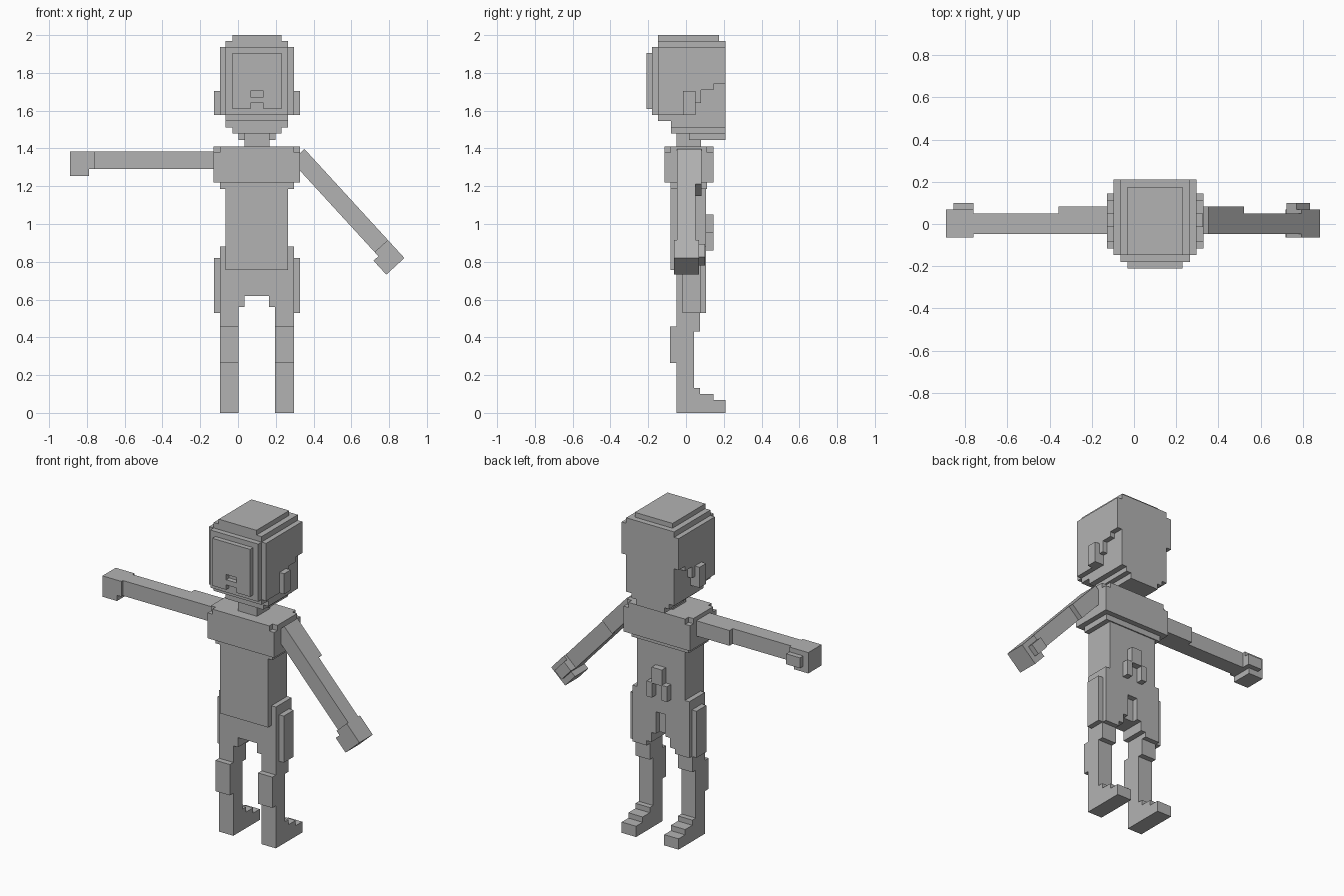
import bpy, bmesh, math
from mathutils import Matrix, Vector

grey = bpy.data.materials.new("plain grey")
grey.diffuse_color = (0.45, 0.45, 0.45, 1)
CX = 0.1  # symmetry plane of the body


def build(name, boxes, matrix=Matrix(), mirror=False):
    """Blocky part from boxes (x0, x1, y0, y1, z0, z1); mirror is across CX."""
    bm = bmesh.new()
    for x0, x1, y0, y1, z0, z1 in boxes:
        spans = [(x0, x1)] + ([(2 * CX - x1, 2 * CX - x0)] if mirror else [])
        for a, b in spans:
            m = Matrix.Translation(((a + b) / 2, (y0 + y1) / 2, (z0 + z1) / 2))
            m = m @ Matrix.Diagonal((b - a, y1 - y0, z1 - z0, 1))
            bmesh.ops.create_cube(bm, size=1, matrix=matrix @ m)
    mesh = bpy.data.meshes.new(name)
    bm.to_mesh(mesh)
    bm.free()
    mesh.materials.append(grey)
    obj = bpy.data.objects.new(name, mesh)
    bpy.context.collection.objects.link(obj)
    return obj


def mid(half, *rest):
    """Box centred on the body plane."""
    return (CX - half, CX + half, *rest)


# Head core, crown, back and stepped underside
build("head", [
    mid(.165, -.147, .21, 1.545, 1.97),
    mid(.165, -.08, .21, 1.51, 1.55),
    mid(.13, -.147, .175, 1.9, 2.0),
    mid(.13, -.08, .21, 1.48, 1.52),
    mid(.098, .015, .21, 1.445, 1.49),
    mid(.165, -.18, -.14, 1.577, 1.936),
])
# Face plate with a small slot and an open notch below it
build("face", [
    mid(.13, -.21, -.175, 1.705, 1.905),
    mid(.13, -.21, -.175, 1.64, 1.672),
])
build("cheeks", [(-.03, .065, -.21, -.175, 1.61, 1.71)], mirror=True)
# Side hair with the stepped rear edge
build("side_hair", [
    (-.096, -.06, -.147, .21, 1.74, 1.936),
    (-.096, -.06, -.147, .145, 1.71, 1.745),
    (-.096, -.06, -.147, .08, 1.64, 1.715),
    (-.096, -.06, -.147, .05, 1.577, 1.645),
], mirror=True)
build("ears", [(-.128, -.09, -.015, .05, 1.577, 1.705)], mirror=True)
build("neck", [mid(.066, -.05, .08, 1.39, 1.52)])

# Chest with notched top corners, and torso
build("chest", [
    mid(.229, -.115, .145, 1.22, 1.378),
    mid(.196, -.115, .145, 1.37, 1.41),
    mid(.229, -.083, .112, 1.37, 1.41),
    mid(.196, -.083, .112, 1.185, 1.225),
])
build("torso", [mid(.165, -.083, .105, .757, 1.2)])
build("back_ridge", [mid(.035, .1, .145, .95, 1.05)])
build("back_tails", [(.03, .066, .1, .145, .86, .955)], mirror=True)

# Shorts: hips, arched crotch, rear opening and side pockets
build("hips", [
    mid(.196, -.05, .07, .62, .88),
    mid(.196, .065, .105, .757, .88),
])
build("shorts", [
    (-.096, .066, .065, .105, .62, .76),
    (-.096, .035, -.05, .105, .56, .63),
    (-.096, .003, -.018, .105, .53, .57),
    (-.128, -.09, -.018, .08, .53, .82),
], mirror=True)

# Legs with knee pads and stepped feet
build("legs", [
    (-.096, .003, -.05, .075, .43, .62),
    (-.096, .003, -.05, .042, 0, .44),
    (-.096, .003, -.085, -.04, .265, .457),
], mirror=True)
build("feet", [
    (-.096, .003, -.05, .075, 0, .132),
    (-.096, .003, -.05, .145, 0, .1),
    (-.096, .003, -.05, .21, 0, .067),
], mirror=True)

# Arm along local +x, top edge on local z = 0
ARM = [
    (0, .25, -.048, .082, -.095, 0),
    (.24, .66, -.048, .05, -.095, 0),
    (.653, .783, -.063, .068, -.095, 0),
    (.683, .783, -.063, .068, -.13, -.09),
    (.653, .748, .06, .1, -.095, -.03),
]
build("raised_arm", [(-b, -a, *r) for a, b, *r in ARM],
      Matrix.Translation((-.107, 0, 1.385)))
build("lowered_arm", ARM, Matrix.Translation((.352, 0, 1.397))
      @ Matrix.Rotation(math.radians(47.5), 4, 'Y'))
